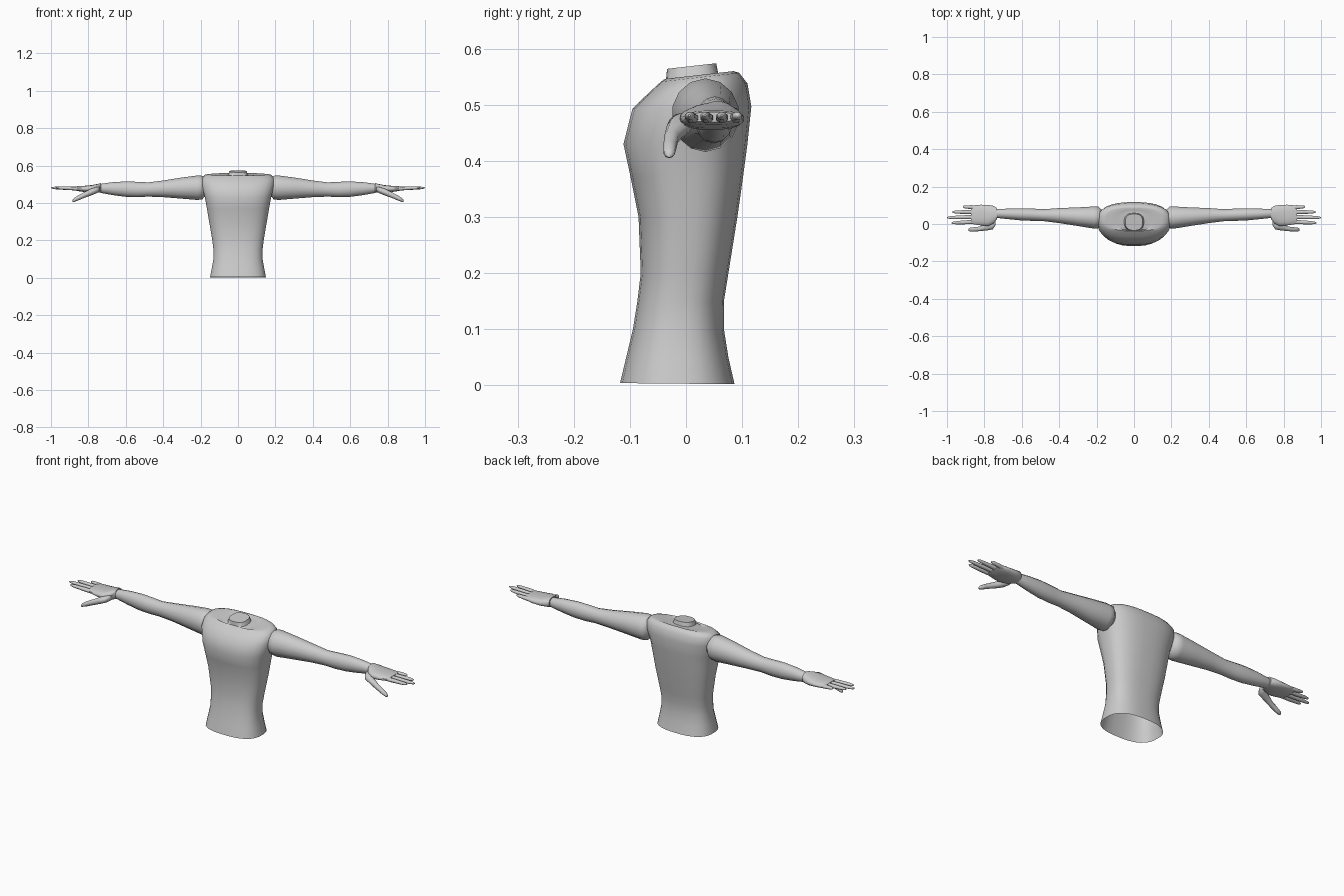
import bpy, bmesh, math
from mathutils import Vector

skin = bpy.data.materials.new("plain grey")
skin.diffuse_color = (0.6, 0.6, 0.6, 1)


def spow(v, e):
    return math.copysign(abs(v) ** e, v)


def loft(name, rings, axis, sides, power=2.0, cap_start=True, cap_end=True, mirror=False):
    """Skin rounded-box rings (position, u0, u1, v0, v1, tilt) strung along an axis."""
    bm = bmesh.new()
    loops = []
    for pos, u0, u1, v0, v1, tilt in rings:
        loop = []
        for i in range(sides):
            a = math.tau * (i + 0.5) / sides
            cu, cv = spow(math.cos(a), 2 / power), spow(math.sin(a), 2 / power)
            u = (u0 + u1) / 2 + (u1 - u0) / 2 * cu
            v = (v0 + v1) / 2 + (v1 - v0) / 2 * cv
            p = pos + tilt * cv
            loop.append(bm.verts.new((p, u, v) if axis == 'X' else (u, v, p)))
        loops.append(loop)
    for a, b in zip(loops, loops[1:]):
        for i in range(sides):
            j = (i + 1) % sides
            bm.faces.new((a[i], a[j], b[j], b[i]))
    if cap_start:
        bm.faces.new(loops[0][::-1])
    if cap_end:
        bm.faces.new(loops[-1])
    bmesh.ops.recalc_face_normals(bm, faces=bm.faces)
    mesh = bpy.data.meshes.new(name)
    bm.to_mesh(mesh)
    bm.free()
    mesh.materials.append(skin)
    ob = bpy.data.objects.new(name, mesh)
    bpy.context.collection.objects.link(ob)
    if mirror:
        ob.modifiers.new("both sides", 'MIRROR')
    bpy.ops.object.select_all(action='DESELECT')
    ob.select_set(True)
    bpy.context.view_layer.objects.active = ob
    bpy.ops.object.shade_smooth_by_angle(angle=math.radians(50))
    return ob


# Torso with open waist, sloping shoulders and a short neck stump:
# height, half width, front, back, tilt
torso = [
    (0.003, 0.150, -0.118, 0.087, -0.001),
    (0.05, 0.141, -0.107, 0.076, 0),
    (0.10, 0.132, -0.095, 0.068, 0),
    (0.15, 0.132, -0.087, 0.068, 0),
    (0.20, 0.138, -0.081, 0.076, 0),
    (0.30, 0.155, -0.085, 0.092, 0),
    (0.37, 0.167, -0.099, 0.102, 0),
    (0.43, 0.178, -0.112, 0.110, 0),
    (0.495, 0.195, -0.096, 0.117, 0.002),
    (0.530, 0.194, -0.066, 0.110, 0.008),
    (0.549, 0.178, -0.045, 0.095, 0.008),
    (0.553, 0.150, -0.038, 0.085, 0.007),
    (0.546, 0.100, -0.036, 0.074, 0.007),
    (0.549, 0.053, -0.036, 0.058, 0.005),
    (0.569, 0.046, -0.034, 0.054, 0.005),
]
loft("torso", [(z, -w, w, f, b, t) for z, w, f, b, t in torso], 'Z', 28,
     power=2.6, cap_start=False)

# Arms: distance out, front, back, bottom, top
arm = [
    (0.170, 0.000, 0.075, 0.445, 0.525),
    (0.190, -0.024, 0.094, 0.420, 0.545),
    (0.215, -0.026, 0.095, 0.416, 0.547),
    (0.300, -0.012, 0.090, 0.423, 0.536),
    (0.400, 0.004, 0.086, 0.431, 0.520),
    (0.480, 0.014, 0.080, 0.434, 0.510),
    (0.540, 0.016, 0.083, 0.431, 0.513),
    (0.600, 0.018, 0.085, 0.433, 0.515),
    (0.670, 0.025, 0.083, 0.442, 0.511),
    (0.735, 0.032, 0.080, 0.454, 0.502),
    (0.750, 0.035, 0.077, 0.460, 0.498),
]
loft("arm", [r + (0,) for r in arm], 'X', 14, mirror=True)

# Palms widening from the wrist
palm = [
    (0.733, 0.026, 0.086, 0.455, 0.506),
    (0.752, 0.000, 0.098, 0.455, 0.502),
    (0.780, -0.012, 0.103, 0.455, 0.496),
    (0.820, -0.008, 0.104, 0.458, 0.492),
    (0.860, -0.002, 0.100, 0.464, 0.490),
    (0.872, 0.006, 0.090, 0.469, 0.487),
]
loft("palm", [r + (0,) for r in palm], 'X', 16, power=2.4, mirror=True)


def digit(name, path, sides=8):
    """Tapered finger through points (x, y, z, half width, half height)."""
    loft(name, [(x, y - w, y + w, z - h, z + h, 0) for x, y, z, w, h in path],
         'X', sides, mirror=True)


# Four fingers: base y, tip y, tip x
for name, y0, y1, tip in (("index_finger", 0.012, 0.006, 0.975),
                          ("middle_finger", 0.038, 0.034, 1.0),
                          ("ring_finger", 0.064, 0.064, 0.972),
                          ("little_finger", 0.088, 0.092, 0.915)):
    path = []
    for t, r in ((0, 0.012), (0.45, 0.0115), (0.85, 0.009), (0.96, 0.006), (1, 0.002)):
        path.append((0.83 + (tip - 0.83) * t, y0 + (y1 - y0) * t,
                     0.475 + 0.006 * t, r, r * 0.85))
    digit(name, path)

# Thumbs drooping down and forward
digit("thumb", [
    (0.740, 0.012, 0.474, 0.018, 0.012),
    (0.755, -0.004, 0.469, 0.026, 0.017),
    (0.785, -0.015, 0.458, 0.020, 0.018),
    (0.825, -0.026, 0.441, 0.013, 0.015),
    (0.860, -0.029, 0.424, 0.012, 0.013),
    (0.880, -0.030, 0.414, 0.010, 0.009),
    (0.886, -0.030, 0.410, 0.004, 0.004),
], 10)
